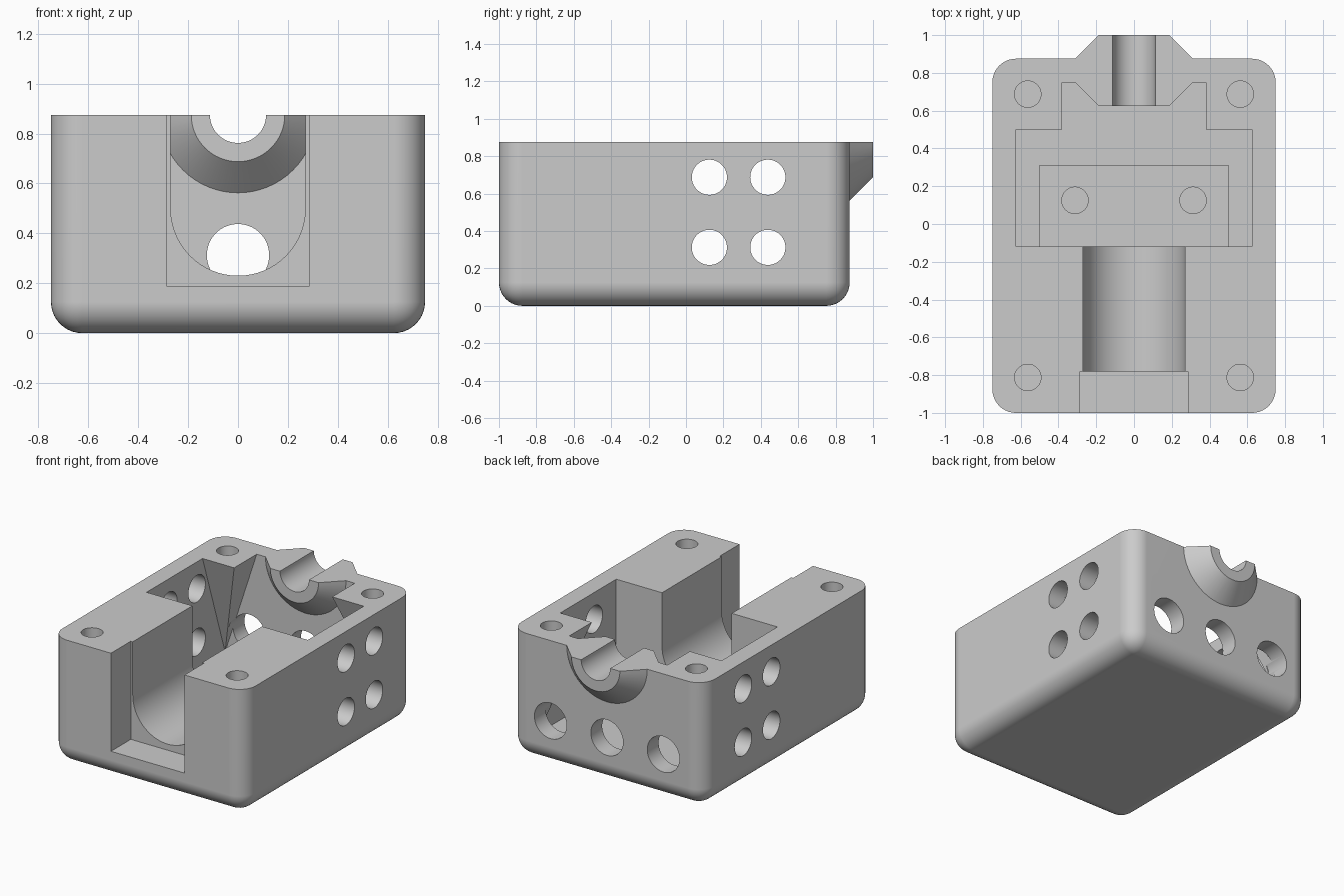
import bpy
import bmesh
import math
from mathutils import Vector, Matrix

if "Cube" in bpy.data.objects:
    bpy.data.objects.remove(bpy.data.objects["Cube"], do_unlink=True)

TOP, TALL = 0.875, 1.25   # finished height, and working height before trimming

grey = bpy.data.materials.new("light_grey")
grey.use_nodes = True
grey.diffuse_color = (0.6, 0.6, 0.6, 1)
grey.node_tree.nodes["Principled BSDF"].inputs["Base Color"].default_value = (0.6, 0.6, 0.6, 1)


def finish(name, bm):
    bmesh.ops.recalc_face_normals(bm, faces=bm.faces[:])
    mesh = bpy.data.meshes.new(name)
    bm.to_mesh(mesh)
    bm.free()
    mesh.materials.append(grey)
    ob = bpy.data.objects.new(name, mesh)
    bpy.context.collection.objects.link(ob)
    return ob


def box(name, x0, x1, y0, y1, z0, z1, radius=0):
    bm = bmesh.new()
    bmesh.ops.create_cube(bm, size=1)
    for v in bm.verts:
        v.co = Vector((x1 if v.co.x > 0 else x0, y1 if v.co.y > 0 else y0, z1 if v.co.z > 0 else z0))
    if radius:
        # round every edge except those of the open top
        edges = [e for e in bm.edges if min(v.co.z for v in e.verts) < z1]
        bmesh.ops.bevel(bm, geom=edges, offset=radius, offset_type='OFFSET', segments=10,
                        profile=0.5, affect='EDGES')
    return finish(name, bm)


def cylinder(name, centre, radius, length, axis, radius2=None):
    bm = bmesh.new()
    turn = Vector((0, 0, 1)).rotation_difference(Vector(axis)).to_matrix().to_4x4()
    bmesh.ops.create_cone(bm, cap_ends=True, segments=64, radius1=radius,
                          radius2=radius if radius2 is None else radius2, depth=length,
                          matrix=Matrix.Translation(centre) @ turn)
    return finish(name, bm)


def combine(target, tool, operation):
    mod = target.modifiers.new("combine", 'BOOLEAN')
    mod.operation, mod.object, mod.solver = operation, tool, 'EXACT'
    bpy.context.view_layer.objects.active = target
    bpy.ops.object.modifier_apply(modifier=mod.name)
    bpy.data.objects.remove(tool, do_unlink=True)


def cut(target, tool):
    combine(target, tool, 'DIFFERENCE')


def join(target, tool):
    combine(target, tool, 'UNION')


def corner_support(side):
    # screw pillar widening upward from a point in the cavity corner
    bm = bmesh.new()
    rings = []
    for t in (-0.2, 1.6):
        x, y, z = 0.625 - 0.245 * t, 0.75 - 0.25 * t, 0.125 + 0.75 * t
        rings.append([bm.verts.new((side * px, py, z))
                      for px, py in ((x, y), (0.72, y), (0.72, 0.84), (x, 0.84))])
    low, high = rings
    bm.faces.new(low)
    bm.faces.new(high)
    for i in range(4):
        j = (i + 1) % 4
        bm.faces.new((low[i], low[j], high[j], high[i]))
    return finish("corner_support", bm)


# Rounded housing block
housing = box("housing", -0.75, 0.75, -1, 0.875, 0, TALL, radius=0.125)

# Main cavity with tapering corner supports left standing
cavity = box("cavity", -0.625, 0.625, -0.12, 0.75, 0.125, 1.3)
for side in (-1, 1):
    cut(cavity, corner_support(side))
cut(housing, cavity)

# Raised pad with two screw holes
join(housing, box("pad", -0.5, 0.5, -0.2, 0.3125, 0.06, 0.1875))
for side in (-1, 1):
    cut(housing, cylinder("pad_hole", (side * 0.3125, 0.125, 0.2), 0.07, 0.22, (0, 0, 1)))

# Round-bottomed channel and square front opening
bm = bmesh.new()
outline = [(0.27, 1.4)] + [(0.27 * math.cos(a), 0.5 - 0.27 * math.sin(a))
                           for a in (math.pi * i / 32 for i in range(33))] + [(-0.27, 1.4)]
face = bm.faces.new([bm.verts.new((x, -0.85, z)) for x, z in outline])
grown = bmesh.ops.extrude_face_region(bm, geom=[face])
bmesh.ops.translate(bm, vec=(0, 0.8, 0),
                    verts=[g for g in grown["geom"] if isinstance(g, bmesh.types.BMVert)])
cut(housing, finish("channel", bm))
cut(housing, box("front_opening", -0.285, 0.285, -1.1, -0.78, 0.1875, 1.35))

# Cable collar: cones on both sides of the back wall, with a bore
for centre, direction in ((0.9275, 1), (0.6975, -1)):
    join(housing, cylinder("collar", (0, centre, TOP), 0.3325, 0.145, (0, direction, 0), 0.1875))
cut(housing, cylinder("bore", (0, 0.8, TOP), 0.1125, 0.6, (0, 1, 0)))

# Vent holes in the side walls and the back wall
for side in (-1, 1):
    for y in (0.125, 0.4375):
        for z in (0.3125, 0.6875):
            cut(housing, cylinder("side_vent", (side * 0.7, y, z), 0.094, 0.3, (1, 0, 0)))
for x in (-0.4375, 0, 0.4375):
    cut(housing, cylinder("back_vent", (x, 0.82, 0.3125), 0.125, 0.25, (0, 1, 0)))

# Trim to the flat top, then drill the lid screw holes
cut(housing, box("trim", -1, 1, -1.3, 1.3, TOP, 2))
for x in (-0.5625, 0.5625):
    for y in (-0.8125, 0.6875):
        cut(housing, cylinder("lid_hole", (x, y, TOP), 0.07, 0.5, (0, 0, 1)))

# Smooth rounds, crisp edges
bpy.ops.object.select_all(action='DESELECT')
housing.select_set(True)
bpy.context.view_layer.objects.active = housing
bpy.ops.object.shade_smooth_by_angle(angle=math.radians(25))
weighted = housing.modifiers.new("even_shading", 'WEIGHTED_NORMAL')
weighted.keep_sharp = True
